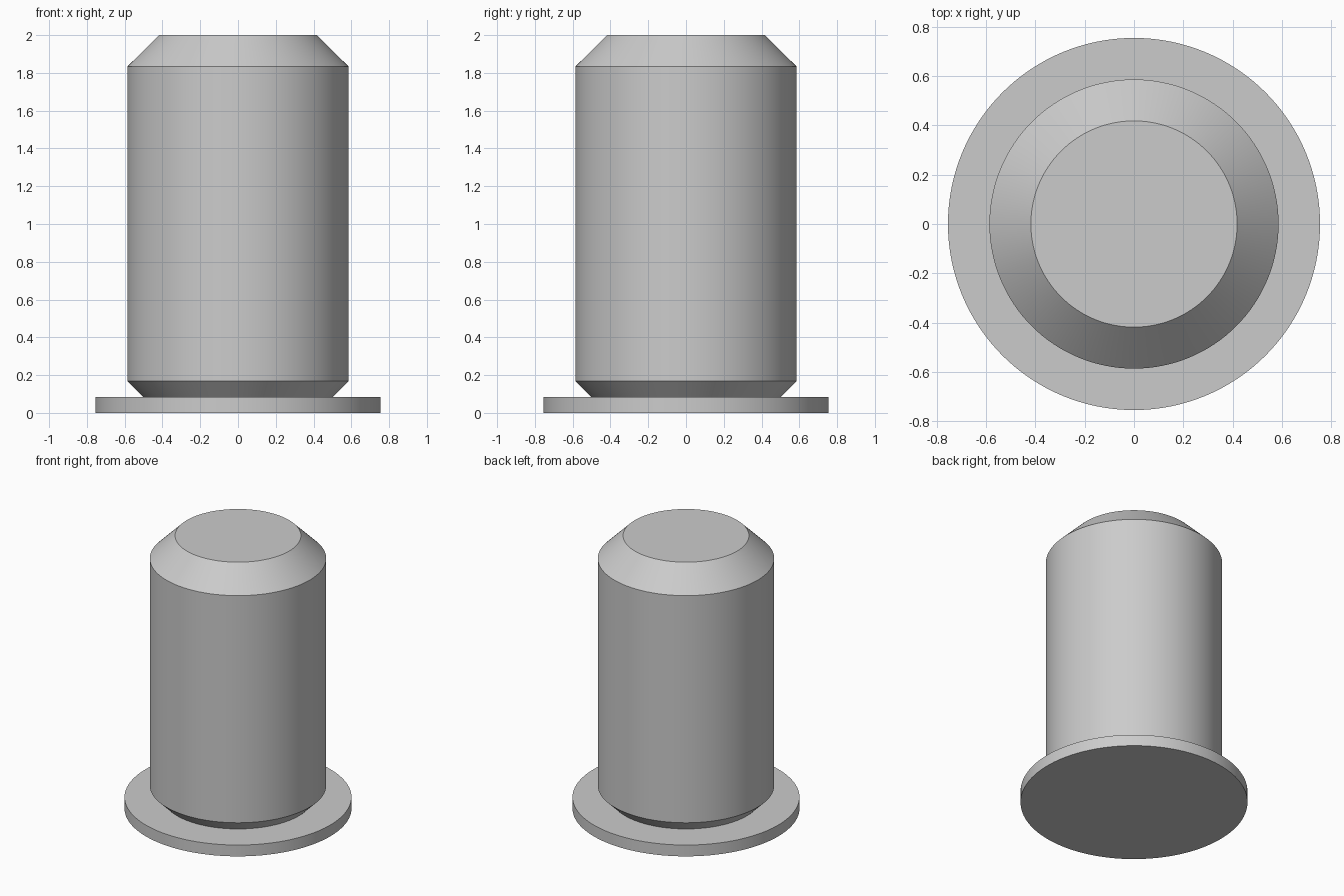
import bpy, bmesh
from math import tau
from mathutils import Matrix

if "Cube" in bpy.data.objects:
    bpy.data.objects.remove(bpy.data.objects["Cube"])

SEGMENTS = 128


def lathe(name, profile):
    """Spin an (r, z) profile round the z axis, capping both ends."""
    bm = bmesh.new()
    rings = []
    for r, z in profile:
        ring = bmesh.ops.create_circle(
            bm, segments=SEGMENTS, radius=r,
            matrix=Matrix.Translation((0, 0, z)))["verts"]
        rings.append(ring)
    for a, b in zip(rings, rings[1:]):
        for i in range(SEGMENTS):
            j = (i + 1) % SEGMENTS
            bm.faces.new((a[i], a[j], b[j], b[i]))
    bm.faces.new(rings[0])
    bm.faces.new(rings[-1])
    bmesh.ops.recalc_face_normals(bm, faces=bm.faces)
    mesh = bpy.data.meshes.new(name)
    bm.to_mesh(mesh)
    bm.free()
    obj = bpy.data.objects.new(name, mesh)
    bpy.context.collection.objects.link(obj)
    bpy.ops.object.select_all(action='DESELECT')
    obj.select_set(True)
    bpy.context.view_layer.objects.active = obj
    bpy.ops.object.shade_smooth_by_angle(angle=tau / 12)
    return obj


# One-piece pin: base flange, undercut neck, straight shank, chamfered tip
lathe("flanged_pin", [
    (0.754, 0.0), (0.754, 0.083),
    (0.501, 0.083), (0.586, 0.168),
    (0.586, 1.833), (0.418, 2.0),
])
